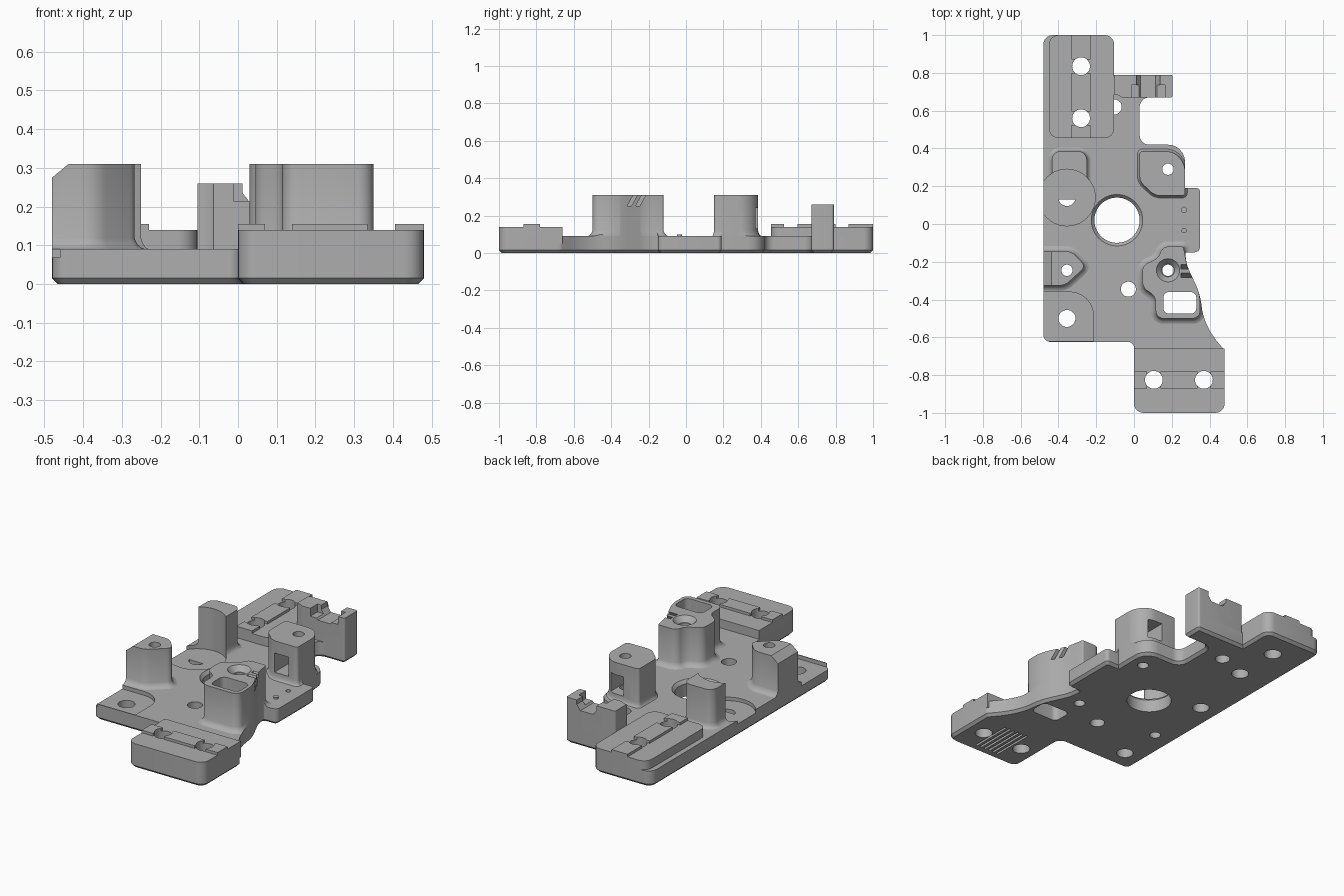
import bpy, bmesh, math
from mathutils import Vector

cube = bpy.data.objects.get("Cube")
if cube:
    bpy.data.objects.remove(cube, do_unlink=True)

GREY = (0.42, 0.42, 0.42, 1)
metal = bpy.data.materials.new("machined grey")
metal.use_nodes = True
metal.diffuse_color = GREY
metal.node_tree.nodes["Principled BSDF"].inputs["Base Color"].default_value = GREY
parts = []


def rounded(pts, steps=6):
    """Outline of (x, y, radius) corners -> list of 2D points, counter-clockwise."""
    out, n = [], len(pts)
    for i, (x, y, r) in enumerate(pts):
        p = Vector((x, y))
        a, b = Vector(pts[i - 1][:2]) - p, Vector(pts[(i + 1) % n][:2]) - p
        if r == 0:
            out.append(p)
            continue
        t = min(r, a.length * 0.48, b.length * 0.48)
        w = math.sin(a.angle(b) / 2)
        s, e = p + a.normalized() * t, p + b.normalized() * t
        for k in range(steps + 1):
            u = k / steps
            c0, c1, c2 = (1 - u) ** 2, 2 * u * (1 - u) * w, u * u
            out.append((s * c0 + p * c1 + e * c2) / (c0 + c1 + c2))
    area = sum(out[i - 1].cross(out[i]) for i in range(len(out)))
    return out if area > 0 else out[::-1]


def offset(pts, d):
    """Mitred outward offset of an outline."""
    res, n = [], len(pts)
    for i, p in enumerate(pts):
        a, b = (p - pts[i - 1]).normalized(), (pts[(i + 1) % n] - p).normalized()
        na, nb = Vector((a.y, -a.x)), Vector((b.y, -b.x))
        res.append(p + (na + nb) * d / max(1 + na.dot(nb), 0.4))
    return res


def prism(name, pts, layers):
    """Loft an outline through (height, offset) layers."""
    bm = bmesh.new()
    rings = [[bm.verts.new((p.x, p.y, z)) for p in offset(pts, d)] for z, d in layers]
    bm.faces.new(rings[0][::-1])
    bm.faces.new(rings[-1])
    n = len(pts)
    for lo, hi in zip(rings, rings[1:]):
        for i in range(n):
            j = (i + 1) % n
            bm.faces.new((lo[i], lo[j], hi[j], hi[i]))
    mesh = bpy.data.meshes.new(name)
    bm.to_mesh(mesh)
    bm.free()
    mesh.materials.append(metal)
    ob = bpy.data.objects.new(name, mesh)
    bpy.context.collection.objects.link(ob)
    return ob


def box(name, x0, x1, y0, y1, z0, z1, r=0):
    pts = rounded([(x0, y0, r), (x1, y0, r), (x1, y1, r), (x0, y1, r)])
    return prism(name, pts, [(z0, 0), (z1, 0)])


def drill(x, y, r, z0=-0.1, z1=0.5, flare=0):
    pts = [Vector((x + r * math.cos(k * math.tau / 40), y + r * math.sin(k * math.tau / 40)))
           for k in range(40)]
    return prism("cutter", pts, [(z0, 0), (z1, flare)])


def combine(ob, cutters, op="DIFFERENCE"):
    """Apply each cutter to the part and discard it."""
    for c in cutters:
        m = ob.modifiers.new("cut", "BOOLEAN")
        m.operation, m.solver, m.object = op, "EXACT", c
        dg = bpy.context.evaluated_depsgraph_get()
        mesh = bpy.data.meshes.new_from_object(ob.evaluated_get(dg), depsgraph=dg)
        ob.modifiers.clear()
        ob.data = mesh
        bpy.data.objects.remove(c, do_unlink=True)
    return ob


def keep(ob, cutters=()):
    parts.append(combine(ob, cutters))
    return ob


# Base plate outline
outline = rounded([
    (-0.48, 1, 0.05), (-0.105, 1, 0.05), (-0.105, 0.79, 0), (0.205, 0.79, 0.015),
    (0.205, 0.67, 0.015), (0.03, 0.67, 0.05), (0.03, 0.42, 0.05), (0.27, 0.42, 0.09),
    (0.27, 0.19, 0), (0.35, 0.19, 0.02), (0.35, -0.15, 0.03), (0.27, -0.15, 0.01),
    (0.28, -0.22, 0.03), (0.35, -0.37, 0.06), (0.365, -0.49, 0.05), (0.41, -0.585, 0.05),
    (0.48, -0.67, 0.01), (0.48, -1, 0.05), (0, -1, 0.05), (0, -0.625, 0.03),
    (-0.48, -0.625, 0.04)])
plate = prism("base_plate", outline, [(0, -0.015), (0.015, 0), (0.09, 0)])

CORNER = (-0.355, -0.5)
DISH = (-0.355, 0.14)
BORE = (-0.09, 0.02)
RAIL_HOLES_X = (0.105, 0.37)
RAIL_HOLES_Y = (0.56, 0.835)
cuts = [drill(*CORNER, 0.045), drill(*DISH, 0.045), drill(*DISH, 0.15, 0.07),
        drill(*BORE, 0.12), drill(*BORE, 0.12, 0.072, 0.092, 0.018),
        drill(-0.03, -0.345, 0.04), drill(-0.105, 0.62, 0.04),
        drill(0.265, 0.075, 0.014, 0.04), drill(0.18, 0.29, 0.03), drill(0.18, -0.245, 0.03),
        drill(-0.355, -0.245, 0.03), box("cutter", 0.155, 0.33, -0.475, -0.36, -0.1, 0.2, 0.03)]
cuts += [drill(x, -0.825, 0.047) for x in RAIL_HOLES_X]
cuts += [drill(-0.28, y, 0.047) for y in RAIL_HOLES_Y]
# Corner landing, lowered with one large rounded corner
landing = rounded([(-0.6, -0.36, 0), (-0.215, -0.36, 0.13), (-0.215, -0.62, 0), (-0.6, -0.62, 0)])
cuts.append(prism("cutter", landing, [(0.068, 0), (0.2, 0)]))
# Shallow slots on the underside
for k in range(6):
    x = 0.165 + k * 0.029
    cuts.append(box("cutter", x, x + 0.013, -0.95, -0.7, -0.1, 0.015, 0.006))
keep(plate, cuts)
keep(drill(0.265, -0.035, 0.014, 0.05, 0.1)).name = "locating_pin"

# Raised rail blocks at both ends
front_block = rounded([(0, -1, 0.05), (0.48, -1, 0.05), (0.48, -0.66, 0), (0, -0.66, 0)])
keep(prism("front_rail_block", front_block, [(0.05, 0), (0.14, 0)]),
     [drill(x, -0.825, 0.047) for x in RAIL_HOLES_X])
back_block = rounded([(-0.45, 0.455, 0.05), (-0.105, 0.455, 0.05), (-0.105, 1, 0.05),
                      (-0.45, 1, 0.05)])
keep(prism("back_rail_block", back_block, [(0.05, 0), (0.14, 0)]),
     [drill(-0.28, y, 0.047) for y in RAIL_HOLES_Y])
for a, b in ((0, 0.07), (0.14, 0.335), (0.405, 0.48)):
    keep(box("front_rail", a, b, -0.87, -0.78, 0.12, 0.155),
         [drill(x, -0.825, 0.047) for x in RAIL_HOLES_X])
for a, b in ((0.455, 0.525), (0.595, 0.8), (0.87, 1)):
    keep(box("back_rail", -0.33, -0.23, a, b, 0.12, 0.155),
         [drill(-0.28, y, 0.047) for y in RAIL_HOLES_Y])


def post(name, corners, cutters, flare=0.028, top=0.31):
    """Column with a filleted foot, trimmed to the plate outline."""
    layers = [(0.05, flare), (0.09, flare), (0.094, flare * 0.6), (0.102, flare * 0.28),
              (0.118, 0), (top, 0)]
    ob = prism(name, rounded(corners), layers)
    combine(ob, [prism("trim", outline, [(-0.1, 0), (0.6, 0)])], "INTERSECT")
    return keep(ob, cutters)


def slope(y0, y1, pts):
    """Cutter with an x-z profile, running along y."""
    ob = prism("cutter", rounded([(x, z, 0) for x, z in pts]), [(-y1, 0), (-y0, 0)])
    for v in ob.data.vertices:
        v.co = (v.co.x, -v.co.z, v.co.y)
    return ob


# Front left-hand post, chamfered at the outer top edge
post("pointed_post",
     [(-0.48, -0.145, 0), (-0.33, -0.145, 0.03), (-0.255, -0.225, 0.03),
      (-0.365, -0.325, 0.03), (-0.48, -0.325, 0)],
     [drill(-0.355, -0.245, 0.03),
      slope(-0.4, -0.1, [(-0.5, 0.26), (-0.48, 0.275), (-0.435, 0.312), (-0.435, 0.4),
                         (-0.5, 0.4)])])

# Post with a side hollowed by the round landing
post("hollowed_post",
     [(-0.435, 0.15, 0), (-0.25, 0.15, 0), (-0.25, 0.385, 0.045), (-0.435, 0.385, 0.045)],
     [drill(*DISH, 0.15, 0.07)], 0.02)

# Windowed post
post("windowed_post",
     [(0.03, 0.385, 0.015), (0.21, 0.385, 0.06), (0.27, 0.32, 0.05), (0.27, 0.15, 0.015),
      (0.11, 0.15, 0.03), (0.03, 0.225, 0.03)],
     [drill(0.18, 0.29, 0.03), box("cutter", 0.125, 0.215, 0, 0.6, 0.13, 0.24)], 0.012)

# Large post with pocket, countersunk hole and two slanted notches
slits = []
for k in range(2):
    y = -0.275 + k * 0.045
    s = prism("cutter", rounded([(y - 0.04, 0.25, 0), (y - 0.018, 0.25, 0),
                                 (y + 0.026, 0.33, 0), (y + 0.004, 0.33, 0)]),
              [(0.25, 0), (0.4, 0)])
    for v in s.data.vertices:
        v.co = (v.co.z, v.co.x, v.co.y)
    slits.append(s)
post("pocket_post",
     [(0.15, -0.12, 0.04), (0.262, -0.12, 0.01), (0.28, -0.22, 0.03), (0.35, -0.37, 0.05),
      (0.35, -0.5, 0.04), (0.115, -0.5, 0.04), (0.115, -0.385, 0.03), (0.045, -0.335, 0.03),
      (0.045, -0.22, 0.03), (0.13, -0.18, 0.04)],
     [drill(0.18, -0.245, 0.03), drill(0.18, -0.245, 0.035, 0.28, 0.312, 0.028),
      box("cutter", 0.155, 0.33, -0.475, -0.36, -0.1, 0.5, 0.03)] + slits)

# Hooked arm with a notch in its top
arm = box("hooked_arm", -0.105, 0.205, 0.67, 0.79, 0.015, 0.26, 0.012)
keep(arm, [slope(0.6, 0.9, [(0.012, 0.4), (0.012, 0.235), (0.035, 0.205), (0.115, 0.205),
                            (0.138, 0.235), (0.138, 0.4)]),
           box("cutter", -0.012, 0.165, 0.6, 0.735, 0.215, 0.4),
           drill(-0.105, 0.62, 0.065, 0.09)])

# Smooth curved walls while keeping machined edges crisp
bpy.ops.object.select_all(action="DESELECT")
for ob in parts:
    bm = bmesh.new()
    bm.from_mesh(ob.data)
    bmesh.ops.recalc_face_normals(bm, faces=bm.faces)
    bm.to_mesh(ob.data)
    bm.free()
    ob.select_set(True)
bpy.context.view_layer.objects.active = plate
bpy.ops.object.shade_smooth_by_angle(angle=math.radians(30))
